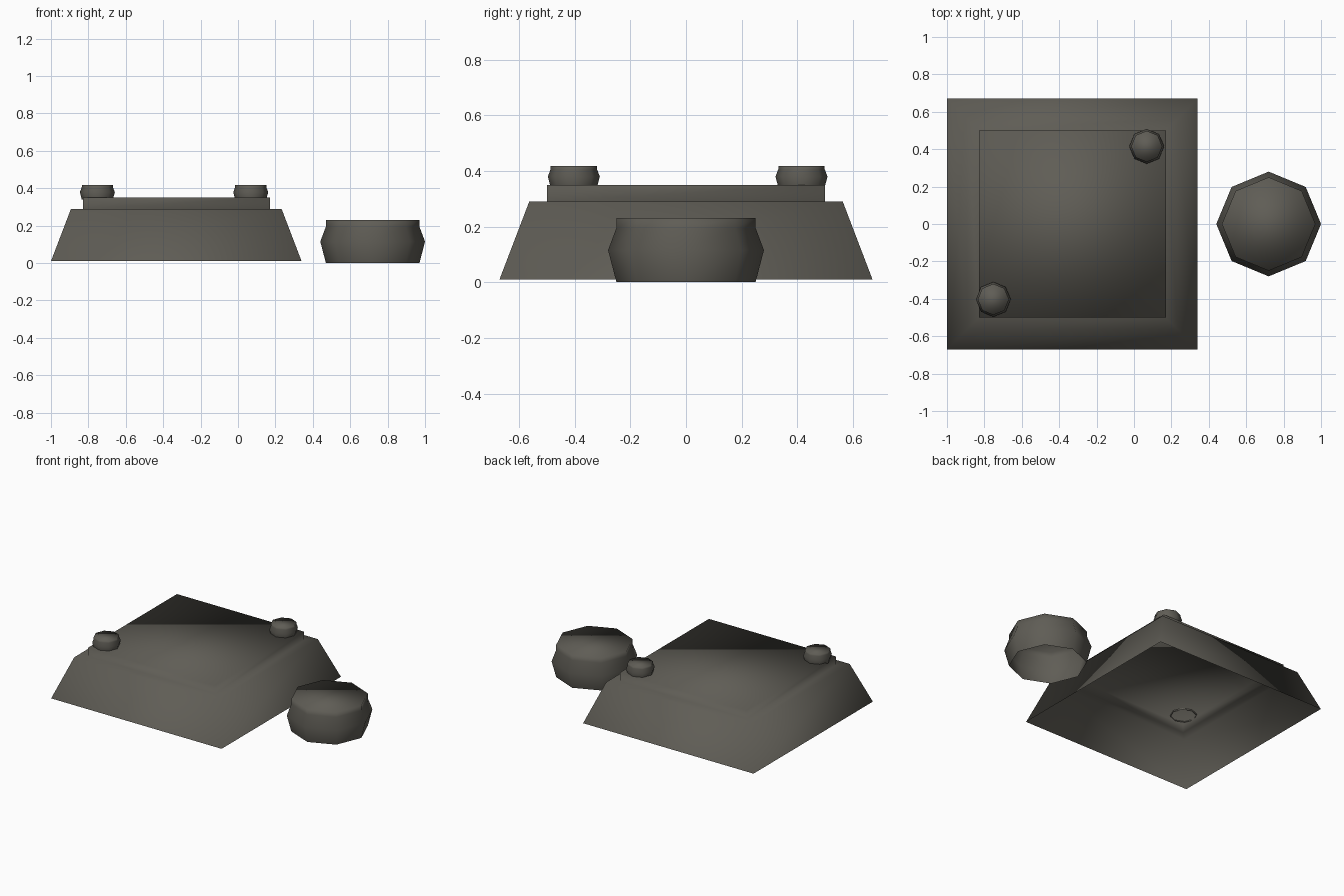
import bpy, bmesh, math

if "Cube" in bpy.data.objects:
    bpy.data.objects.remove(bpy.data.objects["Cube"])

mat = bpy.data.materials.new("dark warm grey")
mat.diffuse_color = (0.115, 0.109, 0.092, 1)
mat.use_nodes = True
mat.node_tree.nodes["Principled BSDF"].inputs["Base Color"].default_value = mat.diffuse_color


def lathe(name, profile, sides, loc, phase=0.0):
    """Loft rings of (radius, z), closed on top and open underneath."""
    bm = bmesh.new()
    rings = []
    for r, z in profile:
        rings.append([bm.verts.new((r * math.cos(phase + 2 * math.pi * i / sides),
                                    r * math.sin(phase + 2 * math.pi * i / sides), z))
                      for i in range(sides)])
    for a, b in zip(rings, rings[1:]):
        for i in range(sides):
            j = (i + 1) % sides
            bm.faces.new((a[i], a[j], b[j], b[i]))
    bm.faces.new(rings[-1])
    for f in bm.faces:
        f.smooth = True
    me = bpy.data.meshes.new(name)
    bm.to_mesh(me)
    bm.free()
    me.materials.append(mat)
    ob = bpy.data.objects.new(name, me)
    ob.location = loc
    bpy.context.collection.objects.link(ob)
    return ob


# Square sloped base with a thin raised slab
q = math.sqrt(2)
lathe("sloped_base",
      [(0.67 * q, 0.01), (0.563 * q, 0.29), (0.5 * q, 0.29), (0.5 * q, 0.35)],
      4, (-0.33, 0, 0), math.pi / 4)

# Octagonal drum beside the base, and two small copies on the slab
drum = [(0.25, 0), (0.28, 0.115), (0.25, 0.195), (0.25, 0.23)]
lathe("drum", drum, 8, (0.72, 0, 0))
knob = [(r / 3, z / 3) for r, z in drum]
for i, (x, y) in enumerate([(-0.752, -0.403), (0.068, 0.415)]):
    lathe(f"knob_{i + 1}", knob, 8, (x, y, 0.341))
